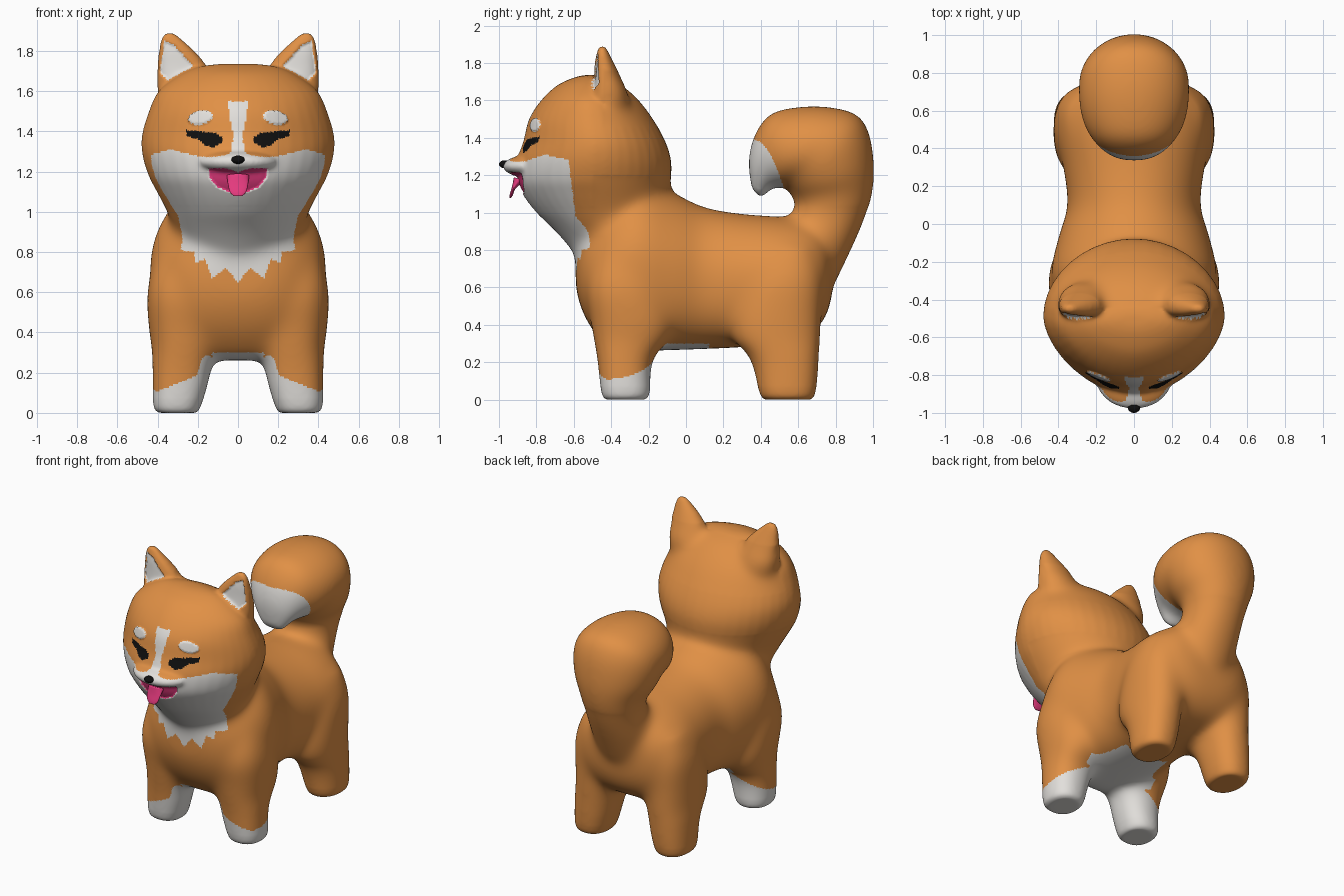
import bpy, bmesh, math
from mathutils import Vector, Matrix


def material(name, rgb):
    m = bpy.data.materials.new(name)
    m.diffuse_color = (*rgb, 1)
    return m


ORANGE = material("orange fur", (0.75, 0.28, 0.06))
WHITE = material("white fur", (0.76, 0.74, 0.71))
BLACK = material("black", (0.005, 0.005, 0.005))
PINK = material("pink", (0.82, 0.045, 0.22))


def smooth_rings(rings, steps=4):
    """Catmull-Rom interpolation of the ring parameters."""
    out, last = [], len(rings) - 1
    for i in range(last):
        a, b, c, d = (rings[max(0, min(last, i + k))] for k in (-1, 0, 1, 2))
        for s in range(steps):
            t = s / steps
            out.append([0.5 * (2 * q + (r - p) * t + (2 * p - 5 * q + 4 * r - w) * t * t
                               + (3 * q - p - 3 * r + w) * t ** 3)
                        for p, q, r, w in zip(a, b, c, d)])
    return out + [list(rings[-1])]


def loft(bm, rings, n0=2.0, n1=2.0, side=1, seg=40):
    """Ring = y0, z0, y1, z1 (opposite points in the side view), centre x, half width."""
    prev = None
    for y0, z0, y1, z1, cx, rx in smooth_rings(rings):
        mid, half = Vector(((y0 + y1) / 2, (z0 + z1) / 2)), Vector(((y0 - y1) / 2, (z0 - z1) / 2))
        ring = []
        for i in range(seg):
            a = 2 * math.pi * i / seg
            c, s = math.cos(a), math.sin(a)
            e = 2 / (n0 if c > 0 else n1)
            p = mid + half * math.copysign(abs(c) ** e, c)
            x = cx + rx * math.copysign(abs(s) ** e, s)
            ring.append(bm.verts.new((side * x, p.x, p.y)))
        if prev:
            for i in range(seg):
                j = (i + 1) % seg
                bm.faces.new((prev[i], prev[j], ring[j], ring[i]))
        else:
            bm.faces.new(ring)
        prev = ring
    bm.faces.new(prev)


def ellipsoid(bm, loc, radii):
    bmesh.ops.create_uvsphere(bm, u_segments=32, v_segments=20, radius=1,
                              matrix=Matrix.Translation(loc) @ Matrix.Diagonal((*radii, 1)))


def finish(name, bm, mats):
    bmesh.ops.recalc_face_normals(bm, faces=bm.faces[:])
    me = bpy.data.meshes.new(name)
    bm.to_mesh(me)
    bm.free()
    ob = bpy.data.objects.new(name, me)
    bpy.context.collection.objects.link(ob)
    for m in mats:
        me.materials.append(m)
    me.shade_smooth()
    return ob


def bake(ob):
    """Replace the mesh by its modified version."""
    me = bpy.data.meshes.new_from_object(ob.evaluated_get(bpy.context.evaluated_depsgraph_get()))
    ob.modifiers.clear()
    ob.data = me
    return me


def soften(ob, iterations, group=""):
    m = ob.modifiers.new("soften", 'SMOOTH')
    m.factor, m.iterations, m.vertex_group = 0.5, iterations, group


def upright(rows):
    """Rows z, front y, back y, centre x, half width -> level rings."""
    return [(yf, z, yb, z, cx, rx) for z, yf, yb, cx, rx in rows]


def inside(poly, x, z):
    hit = False
    for (x1, z1), (x2, z2) in zip(poly, poly[1:] + poly[:1]):
        if (z1 > z) != (z2 > z) and x < x1 + (z - z1) * (x2 - x1) / (z2 - z1):
            hit = not hit
    return hit


bm = bmesh.new()

# Head and neck
loft(bm, upright([
    (0.76, -0.58, -0.20, 0, 0.24), (0.90, -0.70, -0.14, 0, 0.315), (1.00, -0.80, -0.11, 0, 0.355),
    (1.10, -0.875, -0.09, 0, 0.405), (1.18, -0.91, -0.08, 0, 0.445), (1.28, -0.905, -0.08, 0, 0.475),
    (1.38, -0.87, -0.11, 0, 0.478), (1.50, -0.84, -0.175, 0, 0.443), (1.60, -0.775, -0.25, 0, 0.395),
    (1.68, -0.69, -0.34, 0, 0.29), (1.722, -0.60, -0.43, 0, 0.19), (1.736, -0.54, -0.48, 0, 0.09)]), n0=1.75)
# Muzzle
ellipsoid(bm, (0, -0.825, 1.248), (0.20, 0.155, 0.062))
# Torso: rings stand upright along y
loft(bm, [(y, zt, y, zb, 0, hw) for y, zb, zt, hw in [
    (-0.59, 0.60, 0.80, 0.13), (-0.565, 0.50, 0.90, 0.23), (-0.505, 0.38, 1.0, 0.33),
    (-0.40, 0.27, 1.12, 0.41), (-0.25, 0.26, 1.19, 0.44), (-0.05, 0.265, 1.10, 0.395),
    (0.10, 0.27, 1.03, 0.352), (0.30, 0.28, 0.995, 0.375), (0.50, 0.30, 0.98, 0.41),
    (0.65, 0.34, 0.96, 0.37), (0.74, 0.43, 0.90, 0.28), (0.78, 0.54, 0.80, 0.16)]], n1=2.5)
# Curled tail: outer points fan around the inner curl
loft(bm, [
    (0.70, 0.50, 0.48, 0.88, 0, 0.19), (0.785, 0.60, 0.52, 0.94, 0, 0.20), (0.875, 0.78, 0.55, 0.98, 0, 0.20),
    (0.95, 0.95, 0.58, 1.02, 0, 0.19), (0.995, 1.10, 0.575, 1.07, 0, 0.21), (1.005, 1.25, 0.55, 1.11, 0, 0.26),
    (0.98, 1.42, 0.53, 1.13, 0, 0.288), (0.91, 1.525, 0.52, 1.135, 0, 0.293), (0.75, 1.566, 0.50, 1.135, 0, 0.288),
    (0.58, 1.562, 0.48, 1.13, 0, 0.265), (0.45, 1.525, 0.46, 1.13, 0, 0.225), (0.37, 1.42, 0.445, 1.12, 0, 0.18),
    (0.335, 1.28, 0.43, 1.10, 0, 0.13), (0.35, 1.13, 0.40, 1.075, 0, 0.075)], n0=2.1)
for side in (1, -1):
    # Front legs
    loft(bm, upright([
        (0.0, -0.43, -0.22, 0.30, 0.095), (0.03, -0.45, -0.195, 0.303, 0.117), (0.16, -0.47, -0.185, 0.285, 0.142),
        (0.24, -0.48, -0.16, 0.277, 0.152), (0.32, -0.495, -0.09, 0.265, 0.165), (0.42, -0.51, -0.06, 0.26, 0.185),
        (0.60, -0.535, -0.10, 0.25, 0.203), (0.80, -0.49, -0.15, 0.22, 0.19)]), 2.4, 2.2, side)
    # Hind legs
    loft(bm, upright([
        (0.0, 0.42, 0.67, 0.30, 0.095), (0.03, 0.395, 0.690, 0.303, 0.117), (0.16, 0.36, 0.71, 0.288, 0.138),
        (0.25, 0.32, 0.715, 0.28, 0.147), (0.32, 0.25, 0.72, 0.27, 0.155), (0.45, 0.24, 0.725, 0.26, 0.168),
        (0.65, 0.30, 0.735, 0.235, 0.185), (0.82, 0.40, 0.70, 0.19, 0.17)]), 2.2, 2.3, side)
    # Ears
    loft(bm, upright([
        (1.50, -0.56, -0.32, 0.25, 0.12), (1.60, -0.52, -0.305, 0.266, 0.135), (1.66, -0.505, -0.315, 0.272, 0.134),
        (1.73, -0.495, -0.35, 0.28, 0.122), (1.80, -0.488, -0.385, 0.305, 0.088), (1.86, -0.475, -0.415, 0.332, 0.050),
        (1.89, -0.465, -0.43, 0.34, 0.022)]), 2.6, 2.0, side)

dog = finish("dog_body", bm, (ORANGE,))

# Fuse the parts into one soft skin
remesh = dog.modifiers.new("fuse", 'REMESH')
remesh.mode = 'VOXEL'
remesh.voxel_size = 0.0092
soften(dog, 20)
skin = bake(dog)

# Soften the joints of body, neck, ears and tail further
joints = dog.vertex_groups.new(name="joints")
for v in skin.vertices:
    x, y, z = abs(v.co.x), v.co.y, v.co.z
    if z < 1.03 or (y > -0.5 and z < 1.2 and y < 0.3):
        w = min(1, max(0, (z - 0.07) / 0.12)) * (min(1, max(0.1, (1.0 - z) / 0.12)) if y < -0.5 else 1)
    elif y > 0.3:
        w = 0.3
    else:
        w = 0.8 * max(0, min(1, (1.76 - z) / 0.05, (z - 1.45) / 0.05)) if y > -0.44 else 0
    if w > 0:
        joints.add([v.index], w, 'REPLACE')
soften(dog, 200, "joints")
skin = bake(dog)
skin.materials.clear()
for m in (ORANGE, WHITE, BLACK, PINK):
    skin.materials.append(m)

# Marking outlines, right half, as seen from the front (x, z)
EAR = [(0.367, 1.85), (0.32, 1.83), (0.22, 1.725), (0.35, 1.655), (0.388, 1.69)]
EYE = [(0.08, 1.345), (0.08, 1.372), (0.115, 1.392), (0.17, 1.398), (0.257, 1.408), (0.257, 1.38), (0.195, 1.36),
       (0.16, 1.328), (0.12, 1.322)]
MOUTH = [(-0.1, 1.195), (0, 1.195), (0.06, 1.218), (0.147, 1.215), (0.14, 1.17), (0.105, 1.125), (0.05, 1.10), (-0.1, 1.10)]
BLAZE = [(-0.1, 1.55), (0.052, 1.55), (0.04, 1.47), (0.023, 1.38), (0.032, 1.31), (0.06, 1.24), (-0.1, 1.24)]
BIB = [(-0.1, 1.29), (0.04, 1.29), (0.08, 1.278), (0.14, 1.272), (0.19, 1.275), (0.34, 1.31), (0.45, 1.28),
       (0.44, 1.15), (0.30, 0.985), (0.275, 0.87), (0.285, 0.81), (0.22, 0.80), (0.21, 0.745), (0.165, 0.765),
       (0.13, 0.67), (0.06, 0.72), (0, 0.65), (-0.1, 0.65)]


def in_brow(x, z):
    return ((x - 0.185) / 0.06) ** 2 + ((z - 0.15 * (0.185 - x) - 1.468) / 0.034) ** 2 < 1


def colour(c, n):
    x, y, z = abs(c.x), c.y, c.z
    inward = n.x * math.copysign(1, c.x)
    if z > 1.6:
        return int(-0.6 < y < -0.4 and n.y < -0.2 and inside(EAR, x, z))
    if y < -0.6 and z > 1.0:
        if inside(EYE, x, z):
            return 2
        if inside(MOUTH, x, z):
            return 3
        if in_brow(x, z) or inside(BLAZE, x, z):
            return 1
    if y < (-0.59 - (z - 0.98) * 0.13 if z > 0.98 else -0.48) and inside(BIB, x, z):
        return 1
    if y > 0.3 and 1.03 < z < 1.39 and y < 0.36 + 0.32 * math.sqrt(1.39 - z):
        return 1                                    # tail tip
    if y < 0 and z < 0.1 + (0.42 - x) * 0.4 + max(0, y + 0.42) * 0.25:
        return 1                                    # front paws
    if y < 0.12 and z < 0.3 and x < 0.26 and (n.z < -0.6 or inward < -0.5):
        return 1                                    # belly
    return 0


for p in skin.polygons:
    p.material_index = colour(p.center, p.normal)

# Hollow the ears and mouth, raise the brows
normals = [v.normal.copy() for v in skin.vertices]
for v, n in zip(skin.vertices, normals):
    x, y, z = abs(v.co.x), v.co.y, v.co.z
    if z > 1.6 and -0.6 < y < -0.4 and n.y < -0.2 and inside(EAR, x, z):
        v.co.y += 0.012
    elif y < -0.6 and 1.0 < z < 1.25 and inside(MOUTH, x, z):
        v.co.y += 0.01
    elif y < -0.6 and z > 1.4 and in_brow(x, z):
        v.co += n * 0.01
skin.shade_smooth()

# Nose
bm = bmesh.new()
ellipsoid(bm, (0, -0.97, 1.259), (0.033, 0.03, 0.021))
finish("nose", bm, (BLACK,))

# Tongue
bm = bmesh.new()
loft(bm, [(-0.92, 1.19, -0.86, 1.17, 0, 0.055), (-0.93, 1.14, -0.91, 1.13, 0, 0.05),
          (-0.942, 1.10, -0.925, 1.095, 0, 0.04), (-0.945, 1.08, -0.937, 1.078, 0, 0.02)], seg=24)
finish("tongue", bm, (PINK,))
